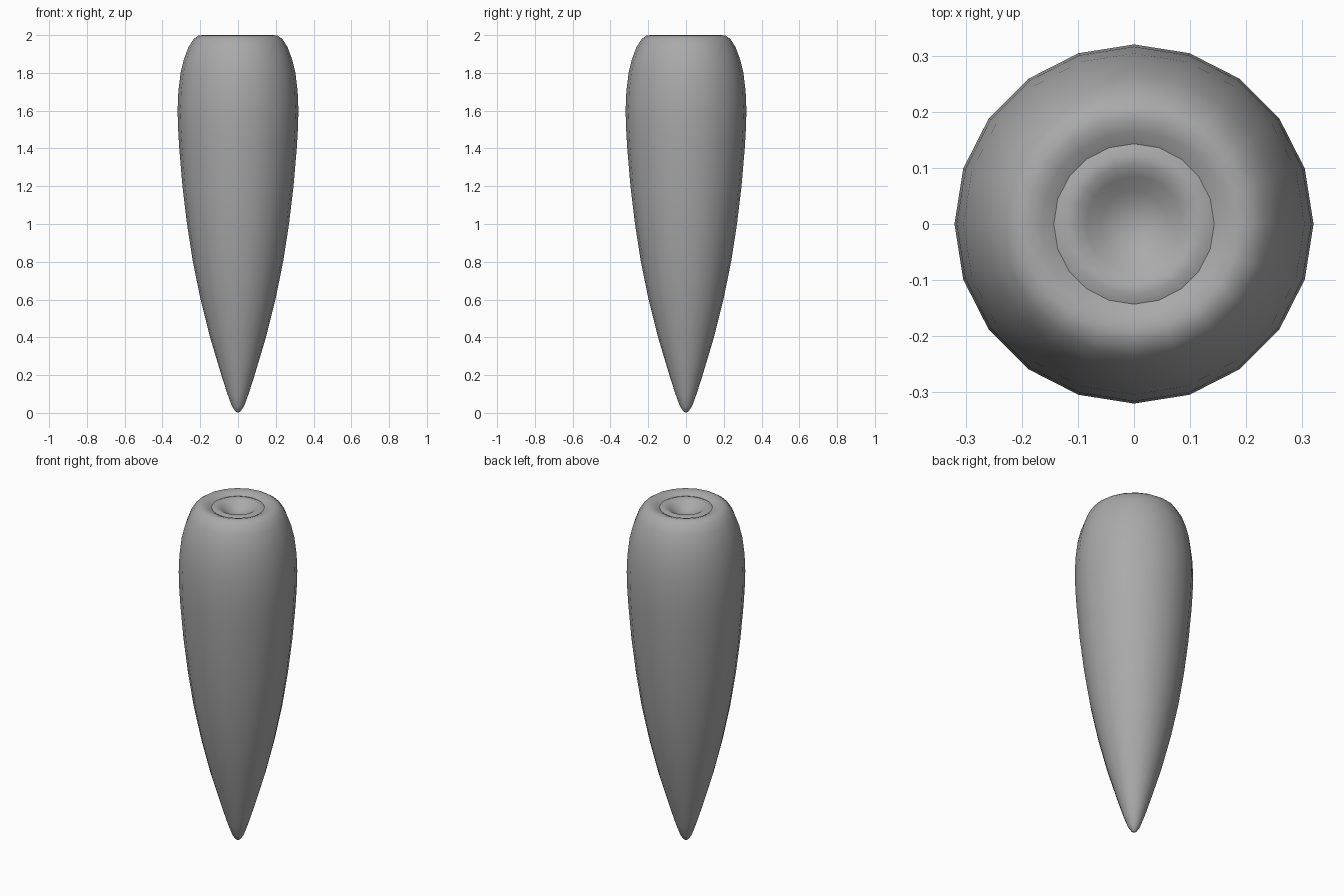
import bpy, bmesh, math

if "Cube" in bpy.data.objects:
    bpy.data.objects.remove(bpy.data.objects["Cube"])

SIDES = 20

# Mid grey surface
grey = bpy.data.materials.new("mid_grey")
grey.diffuse_color = (0.4, 0.4, 0.4, 1)
grey.use_nodes = True
grey.node_tree.nodes["Principled BSDF"].inputs["Base Color"].default_value = grey.diffuse_color


def lathe(name, profile):
    """Spin an (r, z) profile around z; r = 0 points become poles."""
    bm = bmesh.new()
    rings = []
    for r, z in profile:
        if r == 0:
            rings.append([bm.verts.new((0, 0, z))])
        else:
            rings.append([bm.verts.new((r * math.cos(2 * math.pi * i / SIDES),
                                        r * math.sin(2 * math.pi * i / SIDES), z))
                          for i in range(SIDES)])
    for a, b in zip(rings, rings[1:]):
        for i in range(SIDES):
            j = (i + 1) % SIDES
            if len(a) == 1:
                bm.faces.new((a[0], b[j], b[i]))
            elif len(b) == 1:
                bm.faces.new((a[i], a[j], b[0]))
            else:
                bm.faces.new((a[i], a[j], b[j], b[i]))
    for f in bm.faces:
        f.smooth = True
    mesh = bpy.data.meshes.new(name)
    bm.to_mesh(mesh)
    bm.free()
    mesh.materials.append(grey)
    obj = bpy.data.objects.new(name, mesh)
    bpy.context.collection.objects.link(obj)
    return obj


# Tapered root body, from the tip up and over the rounded shoulder
lathe("carrot_body", [
    (0, 0), (0.014, 0.008), (0.032, 0.035), (0.056, 0.1), (0.088, 0.2),
    (0.148, 0.4), (0.198, 0.6), (0.239, 0.8), (0.27, 1.0), (0.294, 1.2),
    (0.311, 1.4), (0.317, 1.5), (0.32, 1.6), (0.316, 1.7), (0.304, 1.8),
    (0.287, 1.87), (0.263, 1.935), (0.235, 1.98), (0.21, 1.997),
    (0.188, 2.0), (0.165, 1.993), (0.143, 1.981)])

# Dished crown with a low rounded rim, where the leaves would grow
lathe("crown_dish", [
    (0.143, 1.981), (0.125, 1.988), (0.105, 1.985), (0.085, 1.973),
    (0.06, 1.954), (0.03, 1.94), (0, 1.936)])
